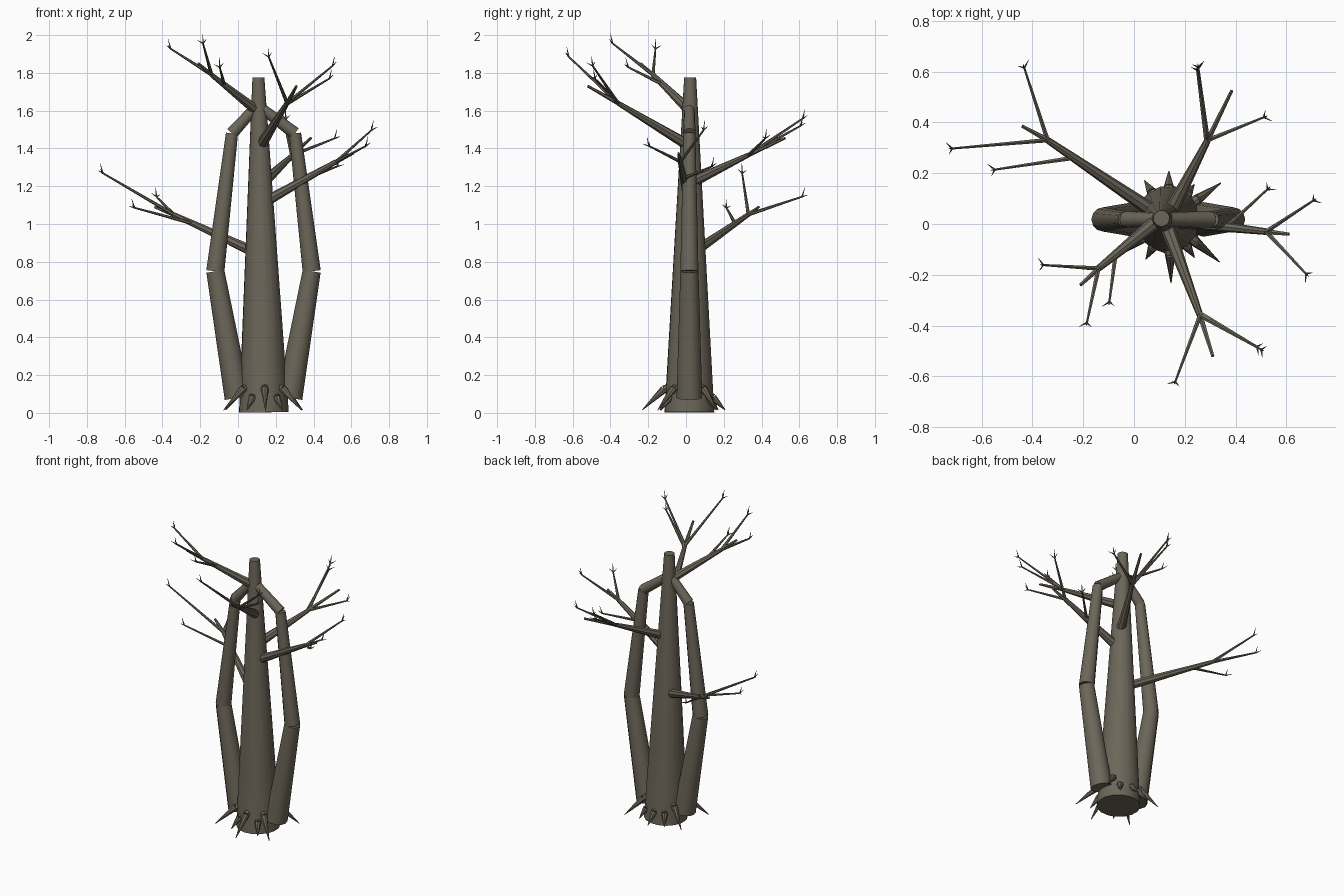
import bpy, bmesh, math
from mathutils import Vector, Matrix

if "Cube" in bpy.data.objects:
    bpy.data.objects.remove(bpy.data.objects["Cube"], do_unlink=True)

bark = bpy.data.materials.new("grey_brown_bark")
bark.use_nodes = True
BARK = (0.15, 0.133, 0.10, 1)
bark.diffuse_color = BARK
bark.node_tree.nodes["Principled BSDF"].inputs["Base Color"].default_value = BARK


def limb(bm, a, b, r1, r2, sides=8):
    """Add a capped tapered cylinder from a to b."""
    a, b = Vector(a), Vector(b)
    d = b - a
    m = Matrix.Translation((a + b) / 2) @ d.to_track_quat("Z", "Y").to_matrix().to_4x4()
    bmesh.ops.create_cone(bm, cap_ends=True, segments=sides, radius1=r1,
                          radius2=r2, depth=d.length, matrix=m)


def finish(bm, name):
    mesh = bpy.data.meshes.new(name)
    bm.to_mesh(mesh)
    bm.free()
    mesh.materials.append(bark)
    ob = bpy.data.objects.new(name, mesh)
    bpy.context.collection.objects.link(ob)
    bpy.ops.object.select_all(action="DESELECT")
    ob.select_set(True)
    bpy.context.view_layer.objects.active = ob
    bpy.ops.object.shade_smooth_by_angle(angle=math.radians(40))


def shoot(bm, a, tip):
    """Thin side shoot ending in a small fork of twigs."""
    a, tip = Vector(a), Vector(tip)
    d = (tip - a).normalized()
    side = d.cross(Vector((0, 0, 1))).normalized()
    end = tip - d * 0.025 - Vector((0, 0, 0.025))
    limb(bm, a, end, 0.010, 0.0045, 6)
    for way, length in ((d * 0.3 + Vector((0, 0, 1)), 0.05),
                        (d * 0.7 + side * 0.8, 0.035),
                        (d * 0.4 - side * 0.7 + Vector((0, 0, 0.4)), 0.03)):
        limb(bm, end - d * 0.004, end + way.normalized() * length, 0.0045, 0.0008, 5)


# Trunk
bm = bmesh.new()
limb(bm, (0.137, 0.018, 0.003), (0.108, 0.022, 1.775), 0.133, 0.032, 16)
finish(bm, "trunk")

# Jointed side stems, mirrored about the trunk
for side, name in ((-1, "right_stem"), (1, "left_stem")):
    bm = bmesh.new()
    path = [(0.138, 0.08), (0.255, 0.75), (0.167, 1.48), (-0.02 if side > 0 else 0.04, 1.62)]
    points = [(0.135 + side * x, 0.018, z) for x, z in path]
    radii = [(0.068, 0.048), (0.048, 0.032), (0.033, 0.027)]
    for p, q, (r1, r2) in zip(points, points[1:], radii):
        limb(bm, p, q, r1, r2, 12)
    finish(bm, name)

# Branches: start, fork, stub end, then shoots as (fraction along main, tip)
branches = {
    "back_right_branch": ((0.09, 0.04, 0.85), (-0.34, 0.33, 1.05), (-0.44, 0.385, 1.09),
                          [(1, (-0.44, 0.64, 1.18)), (1, (-0.74, 0.295, 1.31)),
                           (0.76, (-0.575, 0.21, 1.12))]),
    "front_right_branch": ((0.10, 0.02, 1.60), (-0.14, -0.175, 1.79), (-0.21, -0.24, 1.85),
                           [(1, (-0.38, -0.16, 1.97)), (1, (-0.19, -0.41, 2.0)),
                            (0.72, (-0.10, -0.33, 1.87))]),
    "front_branch": ((0.13, -0.01, 1.43), (0.26, -0.36, 1.64), (0.31, -0.52, 1.73),
                     [(1, (0.155, -0.64, 1.93)), (1, (0.52, -0.505, 1.88)),
                      (0.97, (0.505, -0.495, 1.81))]),
    "left_branch": ((0.13, 0.015, 1.11), (0.52, -0.03, 1.33), (0.61, -0.04, 1.375),
                    [(1, (0.725, 0.105, 1.54)), (1, (0.695, -0.215, 1.45)),
                     (0.6, (0.545, 0.155, 1.34))]),
    "back_branch": ((0.145, 0.05, 1.23), (0.29, 0.33, 1.365), (0.385, 0.525, 1.455),
                    [(1, (0.25, 0.64, 1.60)), (1, (0.535, 0.43, 1.49)),
                     (0.97, (0.245, 0.63, 1.56))]),
}
for name, (start, fork, stub, shoots) in branches.items():
    bm = bmesh.new()
    start, fork = Vector(start), Vector(fork)
    limb(bm, start, fork, 0.029, 0.013)
    limb(bm, fork, stub, 0.012, 0.007, 6)
    for t, tip in shoots:
        shoot(bm, start.lerp(fork, t), tip)
    finish(bm, name)

# Root spikes around the base: angle and reach
spikes = [(90, 0.19), (122, 0.18), (54, 0.17), (35, 0.25), (148, 0.24), (-40, 0.26),
          (-56, 0.18), (-88, 0.25), (-120, 0.18), (-145, 0.26)]
for i, (angle, reach) in enumerate(spikes):
    bm = bmesh.new()
    a = math.radians(angle)
    out = Vector((math.cos(a), math.sin(a), 0))
    base = Vector((0.137, 0.018, 0))
    tall = reach > 0.2
    knee = base + out * (0.135 if tall else 0.125) + Vector((0, 0, 0.125 if tall else 0.08))
    limb(bm, base + out * 0.10 + Vector((0, 0, knee.z + 0.015)), knee, 0.018, 0.021)
    limb(bm, knee, base + out * reach + Vector((0, 0, 0.015)), 0.021, 0.002)
    finish(bm, f"root_spike_{i + 1}")
